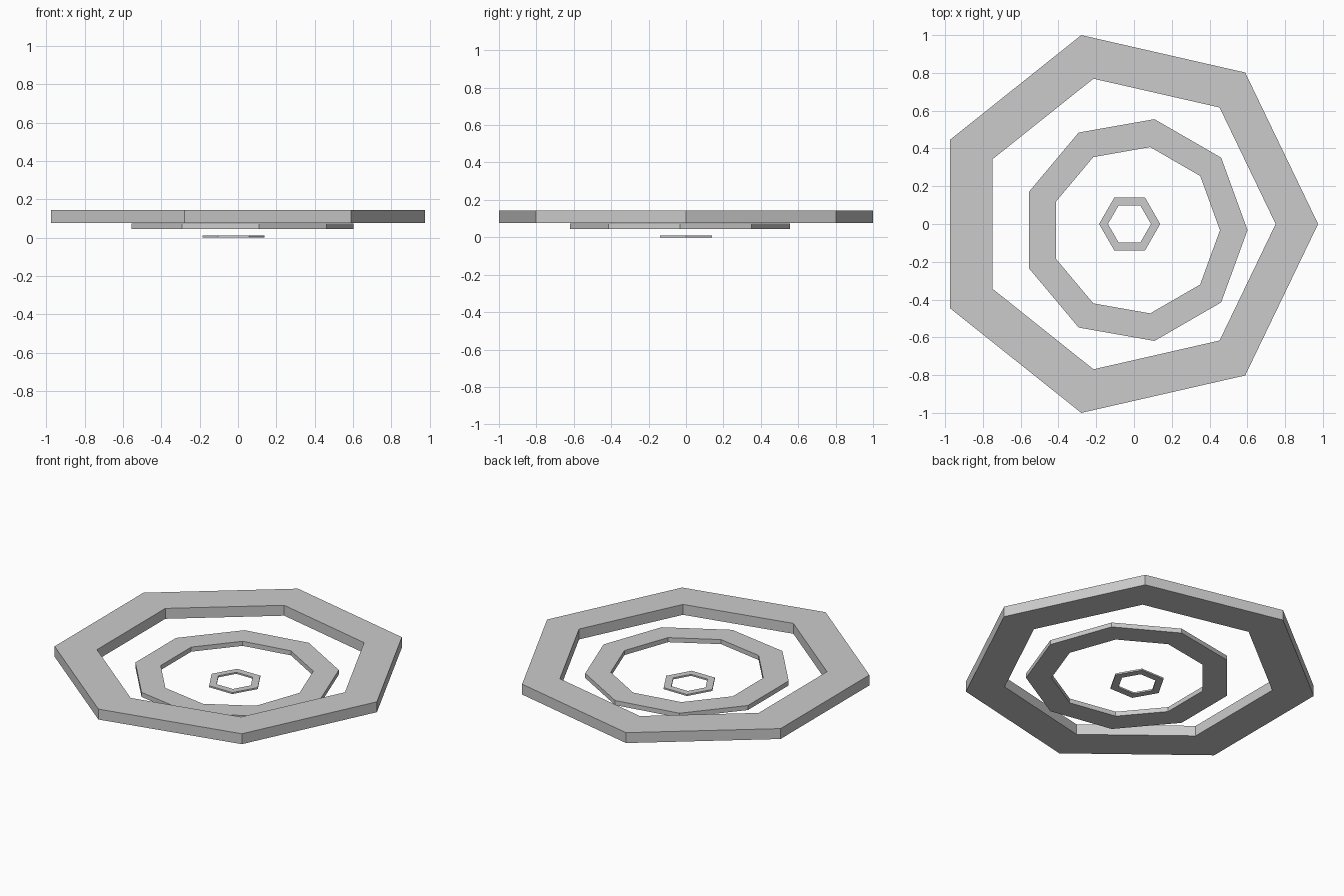
import bpy, bmesh
from math import cos, sin, tau

if "Cube" in bpy.data.objects:
    bpy.data.objects.remove(bpy.data.objects["Cube"])


def ring(name, sides, centre, r_out, centre_in, r_in, z0, z1):
    """Flat polygonal ring with a rectangular cross-section."""
    bm = bmesh.new()

    def loop(c, r, z):
        return [bm.verts.new((c[0] + r * cos(tau * i / sides),
                              c[1] + r * sin(tau * i / sides), z))
                for i in range(sides)]

    # Section corners in order: outer bottom, outer top, inner top, inner bottom
    loops = [loop(centre, r_out, z0), loop(centre, r_out, z1),
             loop(centre_in, r_in, z1), loop(centre_in, r_in, z0)]
    for k in range(4):
        a, b = loops[k], loops[(k + 1) % 4]
        for i in range(sides):
            j = (i + 1) % sides
            bm.faces.new((a[i], a[j], b[j], b[i]))
    bmesh.ops.recalc_face_normals(bm, faces=bm.faces)
    mesh = bpy.data.meshes.new(name)
    bm.to_mesh(mesh)
    bm.free()
    obj = bpy.data.objects.new(name, mesh)
    bpy.context.collection.objects.link(obj)
    return obj


# Seven-sided top ring
ring("outer_ring", 7, (-0.051, 0), 1.0257, (-0.039, 0), 0.789, 0.077, 0.143)
# Nine-sided middle ring
ring("middle_ring", 9, (0.005, -0.032), 0.596, (0.008, -0.033), 0.447, 0.044, 0.073)
# Small six-sided bottom ring
ring("inner_ring", 6, (-0.023, 0), 0.162, (-0.024, 0), 0.114, 0.0, 0.01)
